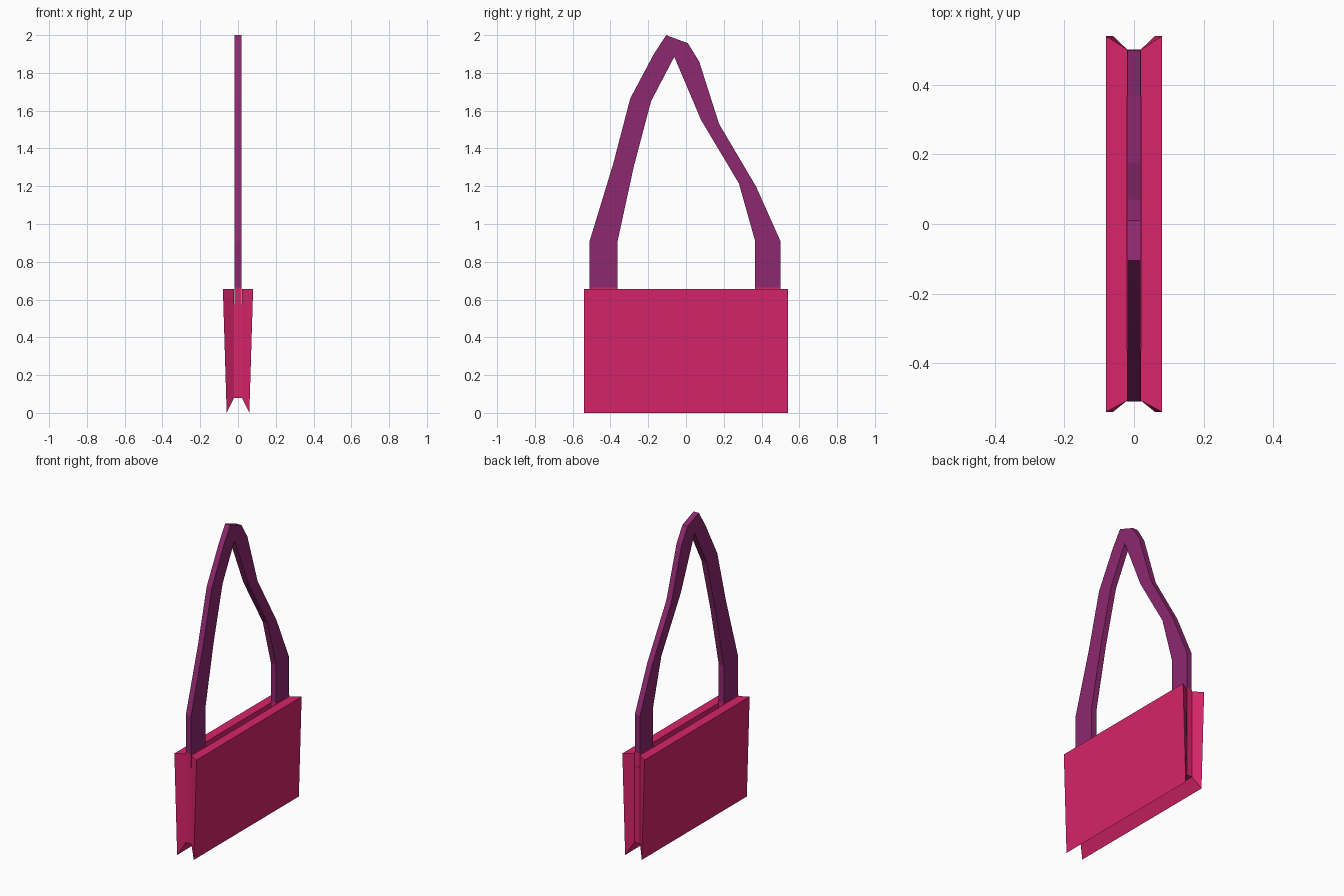
import bpy, bmesh

if "Cube" in bpy.data.objects:
    bpy.data.objects.remove(bpy.data.objects["Cube"])


def material(name, rgb):
    m = bpy.data.materials.new(name)
    m.diffuse_color = (*rgb, 1)
    m.use_nodes = True
    m.node_tree.nodes["Principled BSDF"].inputs["Base Color"].default_value = m.diffuse_color
    return m


pink = material("raspberry pink", (0.68, 0.018, 0.145))
purple = material("plum purple", (0.27, 0.021, 0.16))


def finish(name, bm, mat):
    bmesh.ops.recalc_face_normals(bm, faces=bm.faces)
    me = bpy.data.meshes.new(name)
    bm.to_mesh(me)
    bm.free()
    me.materials.append(mat)
    ob = bpy.data.objects.new(name, me)
    bpy.context.collection.objects.link(ob)
    return ob


def loft(name, rings, mat):
    """Join matching closed rings and cap both ends."""
    bm = bmesh.new()
    vs = [[bm.verts.new(p) for p in r] for r in rings]
    n = len(vs[0])
    for a, b in zip(vs, vs[1:]):
        for i in range(n):
            j = (i + 1) % n
            bm.faces.new((a[i], a[j], b[j], b[i]))
    bm.faces.new(vs[0][::-1])
    bm.faces.new(vs[-1])
    return finish(name, bm, mat)


def plate(name, outline, half, mat):
    """Flat part in the y-z plane, thickness along x."""
    return loft(name, [[(x, y, z) for y, z in outline] for x in (-half, half)], mat)


def rect(y0, y1, z0, z1):
    return [(y0, z0), (y1, z0), (y1, z1), (y0, z1)]


TOP = 0.655

# Bag sides: wedge panels that taper in to a narrow middle
for side, s in (("right", 1), ("left", -1)):
    outer = [(s * 0.06, -0.54, 0), (s * 0.06, 0.54, 0),
             (s * 0.08, 0.54, TOP), (s * 0.08, -0.54, TOP)]
    inner = [(s * 0.02, y, z) for y, z in rect(-0.508, 0.502, 0.08, TOP)]
    loft(side + "_panel", [outer, inner], pink)

# Middle of the bag, leaving a slot open along the top
plate("bag_middle", rect(-0.508, 0.502, 0.08, 0.575), 0.02, pink)

# Sockets holding the strap ends
for name, y0, y1 in (("front_socket", -0.51, -0.362), ("back_socket", 0.366, 0.5)):
    plate(name, rect(y0, y1, 0.575, 0.665), 0.0195, pink)

# Shoulder strap, one bent band
outer = [(-0.51, 0.665), (-0.51, 0.91), (-0.385, 1.32), (-0.295, 1.665),
         (-0.17, 1.9), (-0.105, 2.0), (0.01, 1.957), (0.07, 1.86),
         (0.175, 1.53), (0.37, 1.2), (0.5, 0.91), (0.5, 0.665)]
inner = [(0.366, 0.665), (0.366, 0.91), (0.28, 1.215), (0.08, 1.55),
         (-0.062, 1.885), (-0.185, 1.65), (-0.275, 1.31),
         (-0.362, 0.91), (-0.362, 0.665)]
plate("strap", outer + inner, 0.0185, purple)
